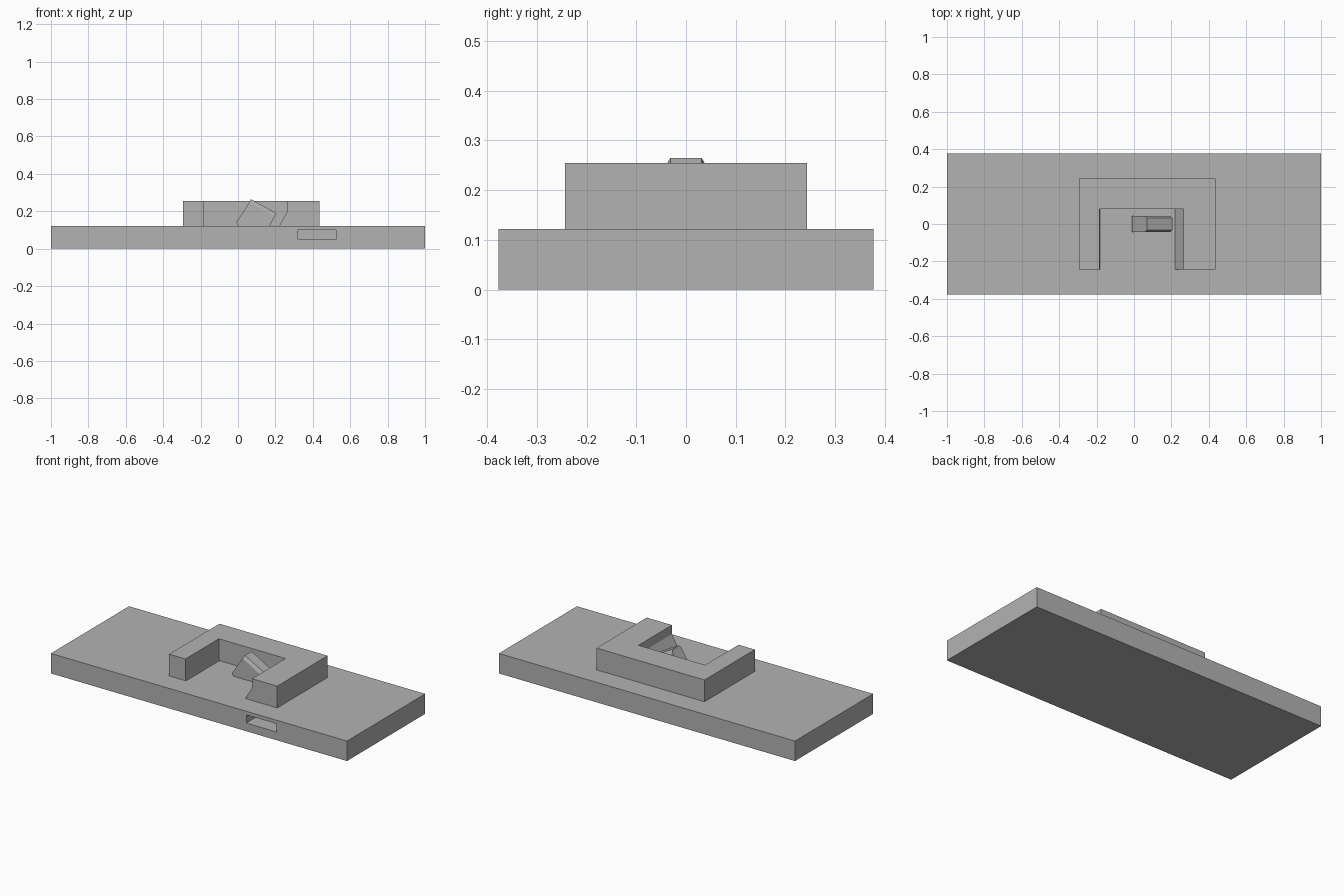
import bpy, bmesh
from mathutils import Vector

old = bpy.data.objects.get("Cube")
if old:
    bpy.data.objects.remove(old, do_unlink=True)

grey = bpy.data.materials.new("plain grey")
grey.use_nodes = True
grey.diffuse_color = (0.45, 0.45, 0.45, 1)
grey.node_tree.nodes["Principled BSDF"].inputs["Base Color"].default_value = grey.diffuse_color


def finish(name, bm):
    bmesh.ops.recalc_face_normals(bm, faces=bm.faces)
    mesh = bpy.data.meshes.new(name)
    bm.to_mesh(mesh)
    bm.free()
    mesh.materials.append(grey)
    obj = bpy.data.objects.new(name, mesh)
    bpy.context.collection.objects.link(obj)
    return obj


def prism(profile, y0, y1):
    """Extrude an (x, z) outline along y."""
    bm = bmesh.new()
    face = bm.faces.new([bm.verts.new((x, y0, z)) for x, z in profile])
    ext = bmesh.ops.extrude_face_region(bm, geom=[face])["geom"]
    for v in ext:
        if isinstance(v, bmesh.types.BMVert):
            v.co.y = y1
    bmesh.ops.recalc_face_normals(bm, faces=bm.faces)
    return bm


def rect(x0, x1, z0, z1):
    return [(x0, z0), (x1, z0), (x1, z1), (x0, z1)]


def cut(obj, cutter):
    """Carve the cutter out of the object and discard it."""
    mod = obj.modifiers.new("cut", "BOOLEAN")
    mod.operation = "DIFFERENCE"
    mod.solver = "EXACT"
    mod.object = cutter
    bpy.context.view_layer.objects.active = obj
    bpy.ops.object.modifier_apply(modifier=mod.name)
    bpy.data.objects.remove(cutter, do_unlink=True)


TOP, RIM = 0.122, 0.255

# Base slab with a slot in its front edge
base = finish("base_slab", prism(rect(-1, 1, 0, TOP), -0.377, 0.377))
cut(base, finish("slot_cutter", prism(rect(0.32, 0.525, 0.05, 0.1), -0.5, -0.15)))

# Raised housing, open at the front, with a sloped right wall
housing = finish("housing", prism(rect(-0.295, 0.435, TOP, RIM), -0.243, 0.243))
pocket = [(-0.178, 0.1), (0.205, 0.1), (0.22, TOP), (0.265, 0.2), (0.265, 0.3), (-0.185, 0.3), (-0.185, 0.145)]
cut(housing, finish("pocket_cutter", prism(pocket, -0.4, 0.08)))

# Tilted rocker block with a tapered cap on its sloping face
bm = prism([(-0.01, 0.14), (0, 0.12), (0.17, 0.12), (0.195, 0.172), (0.06, 0.247)], -0.042, 0.042)
slope = Vector((0.486, 0, 0.874))
cap = max(bm.faces, key=lambda f: f.normal.dot(slope))
cap = bmesh.ops.extrude_discrete_faces(bm, faces=[cap])["faces"][0]
for v in cap.verts:
    v.co += slope * 0.02
    v.co.y *= 0.75
finish("rocker_block", bm)
